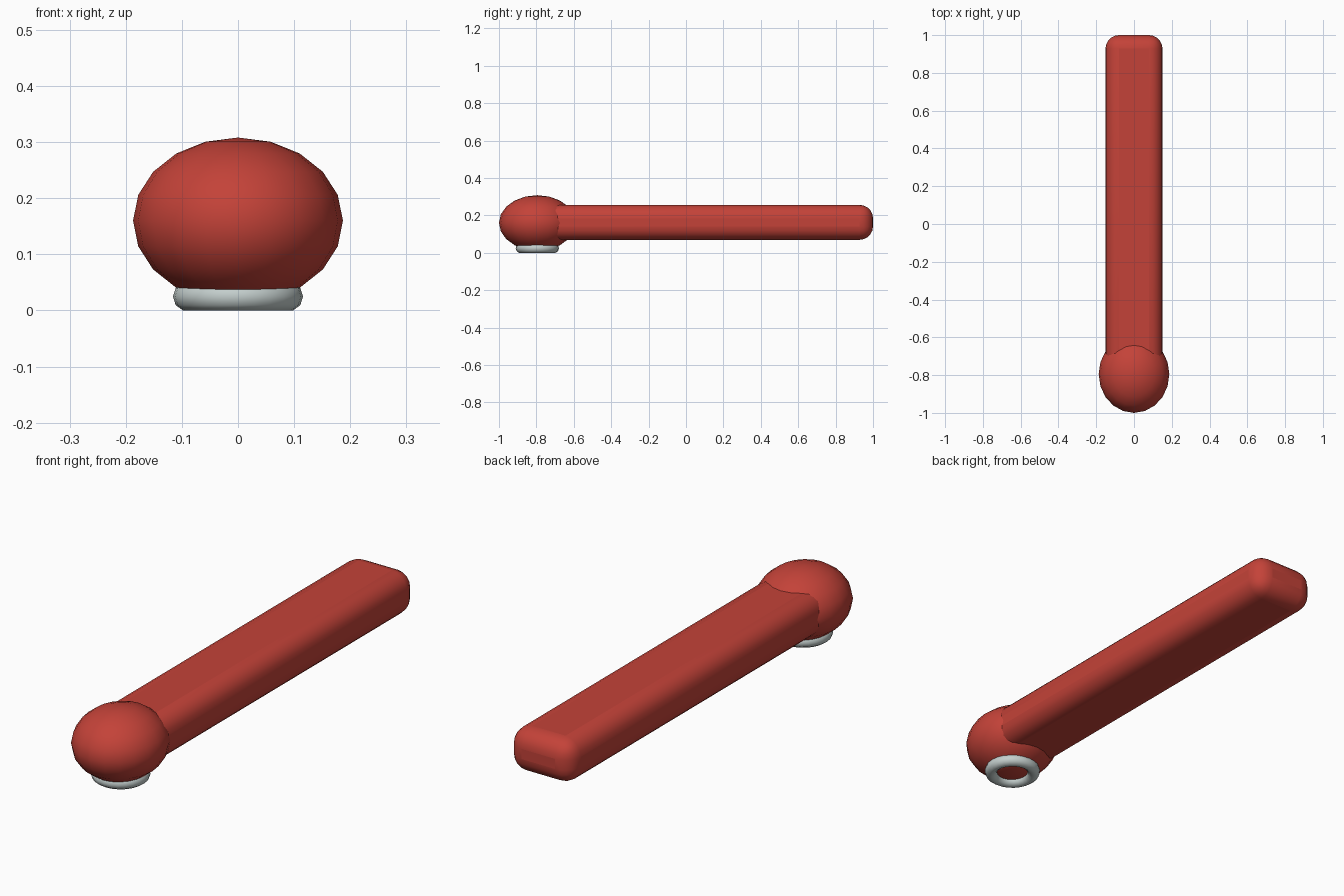
import bpy
import math

if "Cube" in bpy.data.objects:
    bpy.data.objects.remove(bpy.data.objects["Cube"])


def material(name, rgb):
    m = bpy.data.materials.new(name)
    m.diffuse_color = (*rgb, 1)
    m.use_nodes = True
    m.node_tree.nodes["Principled BSDF"].inputs["Base Color"].default_value = m.diffuse_color
    return m


red = material("red_paint", (0.55, 0.055, 0.04))
metal = material("pale_metal", (0.55, 0.62, 0.61))


def finish(name, mat, angle=60):
    ob = bpy.context.object
    ob.name = name
    ob.data.materials.append(mat)
    bpy.ops.object.transform_apply(location=False, rotation=False, scale=True)
    bpy.ops.object.shade_smooth_by_angle(angle=math.radians(angle))
    return ob


# Squashed ball at the pivot end
bpy.ops.mesh.primitive_uv_sphere_add(segments=20, ring_count=10, radius=1,
                                     location=(0, -0.795, 0.16))
bpy.context.object.scale = (0.187, 0.205, 0.148)
finish("pivot_ball", red)

# Long rounded lever bar, its front end buried in the ball
bpy.ops.mesh.primitive_cube_add(size=1, location=(0, 0.1, 0.163))
bpy.context.object.scale = (0.302, 1.8, 0.187)
bar = finish("lever_bar", red)
bevel = bar.modifiers.new("rounded_edges", 'BEVEL')
bevel.width = 0.072
bevel.segments = 5

# Metal ring under the ball
bpy.ops.mesh.primitive_torus_add(major_segments=24, minor_segments=10,
                                 major_radius=0.09, minor_radius=0.026,
                                 location=(0, -0.795, 0.0247))
finish("base_ring", metal)
